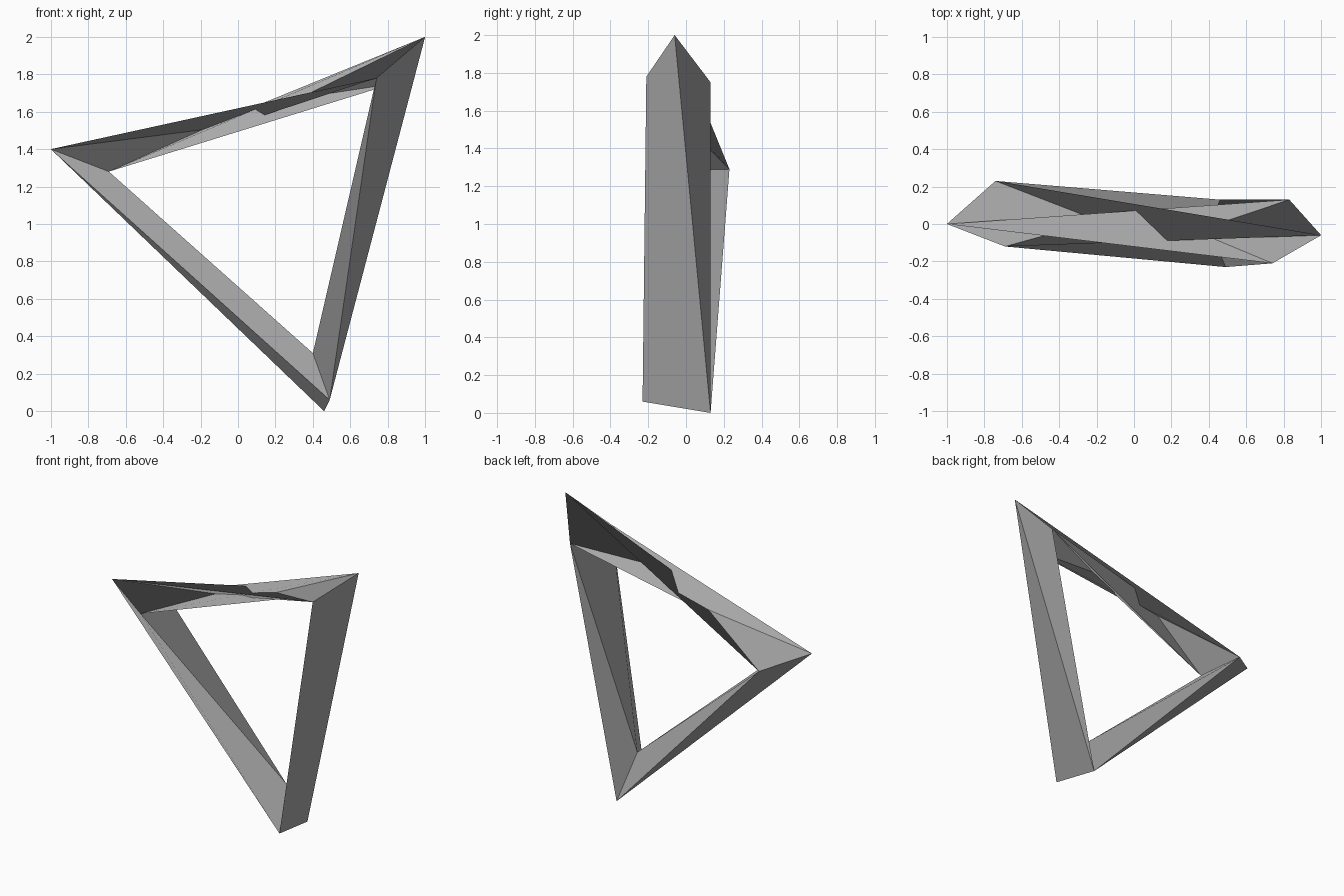
import bpy
from mathutils import Vector

cube = bpy.data.objects.get("Cube")
if cube:
    bpy.data.objects.remove(cube, do_unlink=True)

grey = bpy.data.materials.new("plain_grey")
grey.use_nodes = True
colour = (0.4, 0.4, 0.4, 1.0)
grey.diffuse_color = colour
bsdf = next(n for n in grey.node_tree.nodes if n.type == 'BSDF_PRINCIPLED')
bsdf.inputs["Base Color"].default_value = colour

# Triangular cross-sections at the three corners of the frame
left = [Vector(p) for p in ((-1.0, 0.0, 1.40), (-0.69, -0.12, 1.28), (-0.74, 0.23, 1.29))]
right = [Vector(p) for p in ((1.0, -0.06, 2.0), (0.74, -0.21, 1.78), (0.83, 0.13, 1.75))]
bottom = [Vector(p) for p in ((0.49, -0.23, 0.06), (0.46, 0.13, 0.0), (0.40, -0.02, 0.31))]


def pick(corner, order):
    return [corner[i] for i in order]


def twisted_bar(name, a, b):
    """Three-sided bar between two sections; each side is a folded quad shaded as one flat face."""
    faces, normals = [], []
    for i in range(3):
        j = (i + 1) % 3
        faces += [(i, j, 3 + j), (i, 3 + j, 3 + i)]
        side = (b[j] - a[i]).cross(b[i] - a[j]).normalized()
        normals += [side] * 6
    mesh = bpy.data.meshes.new(name)
    mesh.from_pydata(a + b, [], faces)
    mesh.materials.append(grey)
    for poly in mesh.polygons:
        poly.use_smooth = True
    mesh.update()
    mesh.normals_split_custom_set(normals)
    bpy.context.collection.objects.link(bpy.data.objects.new(name, mesh))


# The three bars of the loop; the top one twists through itself
twisted_bar("right_bar", right, pick(bottom, (1, 0, 2)))
twisted_bar("lower_bar", pick(left, (0, 2, 1)), bottom)
twisted_bar("top_bar", left, pick(right, (1, 2, 0)))
